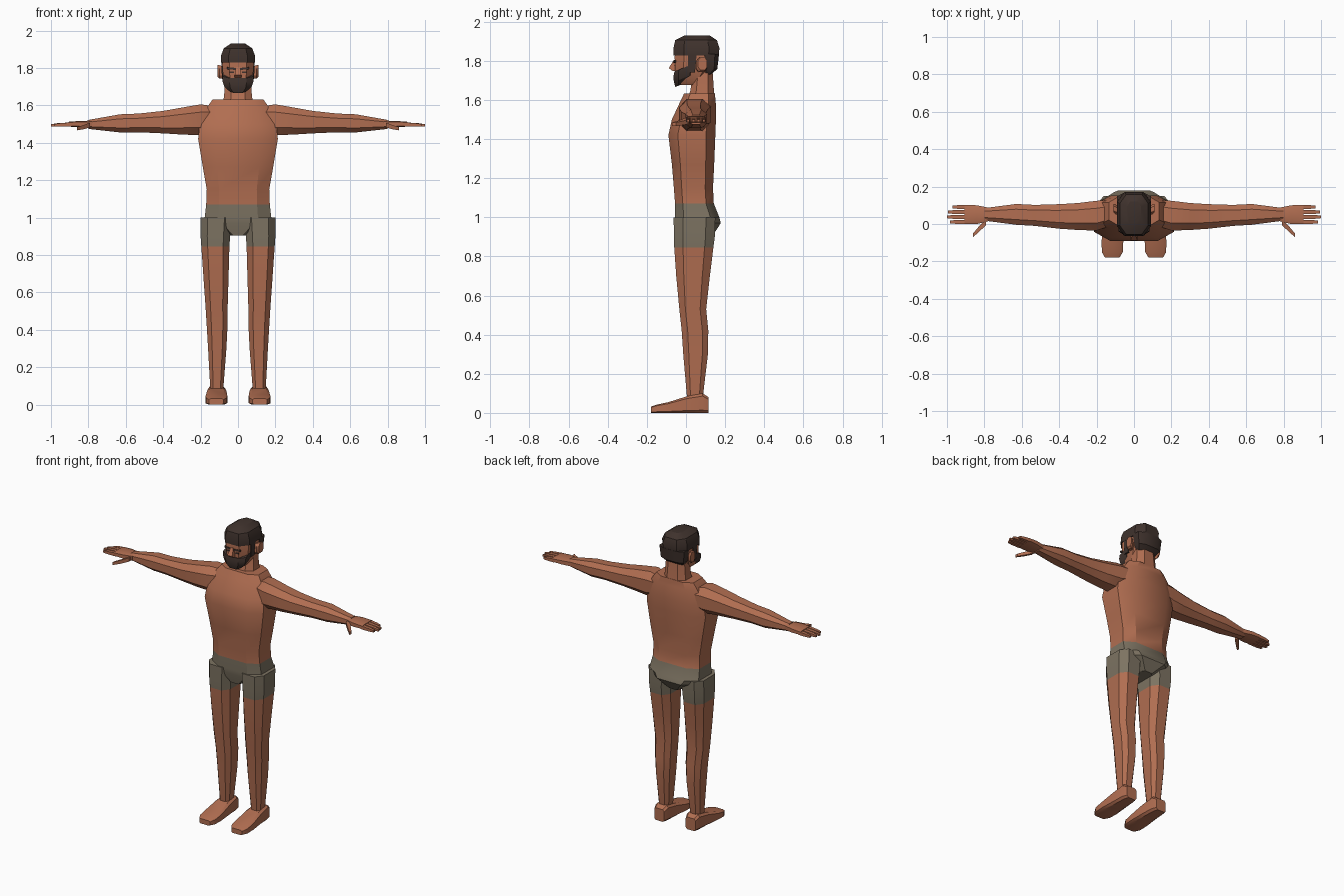
import bpy, bmesh, math


def material(name, rgb):
    m = bpy.data.materials.new(name)
    m.diffuse_color = (*rgb, 1)
    return m


SKIN = material("skin", (0.44, 0.155, 0.082))
CLOTH = material("shorts_cloth", (0.205, 0.172, 0.122))
HAIR = material("dark_hair", (0.050, 0.032, 0.026))


def loft(name, axis, sections, mats, c=0.55, mirror=False, tilt=0.0, rule=None, angle=30):
    """Skin chamfered boxes (t, a0, a1, b0, b1) strung along an axis."""
    if c == 1:
        unit = [(1, 1), (-1, 1), (-1, -1), (1, -1)]
    else:
        unit = [(1, c), (c, 1), (-c, 1), (-1, c), (-1, -c), (-c, -1), (c, -1), (1, -c)]
    bm = bmesh.new()
    rings = []
    for t, a0, a1, b0, b1 in sections:
        ring = []
        for u, v in unit:
            a = (a0 + a1) / 2 + u * (a1 - a0) / 2
            b = (b0 + b1) / 2 + v * (b1 - b0) / 2
            if axis == 'z':
                p = (a, b, t + tilt * (b + 0.06))
            elif axis == 'x':
                p = (t, a, b)
            else:
                p = (a, t, b)
            ring.append(bm.verts.new(p))
        rings.append(ring)
    n = len(unit)
    for r, s in zip(rings, rings[1:]):
        for i in range(n):
            bm.faces.new((r[i], r[(i + 1) % n], s[(i + 1) % n], s[i]))
    bm.faces.new(rings[0])
    bm.faces.new(rings[-1])
    bmesh.ops.recalc_face_normals(bm, faces=bm.faces)
    if rule:
        for f in bm.faces:
            f.material_index = rule(f.calc_center_median())
    me = bpy.data.meshes.new(name)
    bm.to_mesh(me)
    bm.free()
    for m in mats:
        me.materials.append(m)
    ob = bpy.data.objects.new(name, me)
    bpy.context.collection.objects.link(ob)
    bpy.ops.object.select_all(action='DESELECT')
    ob.select_set(True)
    bpy.context.view_layer.objects.active = ob
    bpy.ops.object.shade_smooth_by_angle(angle=math.radians(angle))
    if mirror:
        ob.modifiers.new("mirror", 'MIRROR')
    return ob


def sym(rows):
    """Sections symmetric in x, given as (z, half width, y0, y1)."""
    return [(z, -w, w, y0, y1) for z, w, y0, y1 in rows]


# Torso: skin above the waistband, cloth below
loft("torso", 'z', sym([
    (0.905, 0.045, -0.035, 0.135), (0.97, 0.145, -0.052, 0.178),
    (1.00, 0.178, -0.057, 0.170), (1.07, 0.170, -0.056, 0.142),
    (1.15, 0.167, -0.062, 0.138), (1.27, 0.188, -0.072, 0.144),
    (1.42, 0.213, -0.090, 0.150), (1.50, 0.205, -0.072, 0.153),
    (1.59, 0.165, -0.030, 0.152), (1.632, 0.135, -0.010, 0.147)]),
    [SKIN, CLOTH], c=0.6, rule=lambda p: int(p.z < 1.07))

# Legs: short trouser leg over bare leg
loft("leg", 'z', [
    (1.00, 0.035, 0.200, -0.063, 0.150), (0.90, 0.042, 0.200, -0.062, 0.147),
    (0.845, 0.046, 0.196, -0.060, 0.140), (0.70, 0.050, 0.186, -0.050, 0.122),
    (0.53, 0.055, 0.174, -0.034, 0.103), (0.42, 0.056, 0.167, -0.022, 0.114),
    (0.30, 0.062, 0.160, -0.014, 0.112), (0.08, 0.079, 0.148, 0.005, 0.086)],
    [SKIN, CLOTH], mirror=True, rule=lambda p: int(p.z > 0.845))

# Feet
loft("foot", 'y', [
    (0.115, 0.078, 0.150, 0.0, 0.080), (0.085, 0.068, 0.160, 0.0, 0.100),
    (0.005, 0.062, 0.165, 0.0, 0.085), (-0.090, 0.057, 0.173, 0.0, 0.055),
    (-0.150, 0.060, 0.172, 0.0, 0.042), (-0.180, 0.078, 0.155, 0.0, 0.032)],
    [SKIN], c=0.72, mirror=True)

# Arms
loft("arm", 'x', [
    (0.125, -0.010, 0.130, 1.470, 1.595), (0.20, -0.035, 0.124, 1.440, 1.605),
    (0.30, -0.032, 0.112, 1.444, 1.588), (0.40, -0.025, 0.106, 1.450, 1.570),
    (0.53, -0.010, 0.102, 1.456, 1.556), (0.63, -0.004, 0.107, 1.455, 1.552),
    (0.80, 0.018, 0.085, 1.474, 1.522)], [SKIN], c=0.5, mirror=True)

# Hands: palm, four fingers and a thumb
loft("palm", 'x', [
    (0.78, 0.014, 0.088, 1.480, 1.518), (0.84, 0.000, 0.100, 1.483, 1.517),
    (0.905, 0.000, 0.102, 1.486, 1.512)], [SKIN], c=0.7, mirror=True)
for i, (y, tip) in enumerate([(0.011, 0.985), (0.038, 1.0), (0.064, 0.995), (0.091, 0.97)]):
    loft("finger_%d" % (i + 1), 'x', [
        (0.89, y - 0.011, y + 0.011, 1.487, 1.509),
        (tip - 0.03, y - 0.010, y + 0.010, 1.486, 1.504),
        (tip, y - 0.007, y + 0.007, 1.487, 1.499)], [SKIN], c=1, mirror=True)
loft("thumb", 'x', [
    (0.79, -0.006, 0.028, 1.482, 1.508), (0.825, -0.038, -0.008, 1.472, 1.494),
    (0.862, -0.072, -0.052, 1.466, 1.484)], [SKIN], c=1, mirror=True)

# Neck and head
loft("neck", 'z', sym([(1.60, 0.085, 0.005, 0.150), (1.645, 0.075, 0.022, 0.143),
                       (1.76, 0.066, 0.040, 0.135)]), [SKIN], c=0.5)
loft("head", 'z', sym([
    (1.675, 0.045, -0.050, 0.050), (1.71, 0.068, -0.054, 0.100),
    (1.76, 0.080, -0.056, 0.140), (1.82, 0.085, -0.058, 0.150),
    (1.88, 0.075, -0.050, 0.140)]), [SKIN])
loft("nose", 'z', sym([
    (1.748, 0.019, -0.068, -0.045), (1.762, 0.018, -0.088, -0.045),
    (1.805, 0.009, -0.062, -0.045)]), [SKIN], c=1)
loft("ear", 'x', [
    (0.075, 0.050, 0.085, 1.745, 1.805), (0.100, 0.052, 0.106, 1.742, 1.815),
    (0.110, 0.062, 0.108, 1.752, 1.817)], [SKIN], c=0.5, mirror=True)

# Hair cap, back of the hair and sideburns
loft("hair", 'z', sym([
    (1.828, 0.090, -0.063, 0.167), (1.865, 0.091, -0.064, 0.171),
    (1.905, 0.076, -0.055, 0.158), (1.930, 0.038, -0.005, 0.120)]), [HAIR])
loft("back_hair", 'z', sym([
    (1.730, 0.062, 0.090, 0.128), (1.758, 0.082, 0.088, 0.160),
    (1.835, 0.090, 0.075, 0.169)]), [HAIR])
loft("sideburn", 'z', [
    (1.74, 0.060, 0.086, 0.012, 0.046), (1.84, 0.060, 0.089, 0.010, 0.055)],
    [HAIR], c=1, mirror=True)

# Beard, rising from chin and lip towards the ears
loft("beard", 'z', sym([
    (1.664, 0.044, -0.054, 0.020), (1.692, 0.074, -0.062, 0.044),
    (1.722, 0.083, -0.064, 0.046), (1.745, 0.082, -0.059, 0.044)]), [HAIR], tilt=0.4)

# Brows and eyes as thin plates
loft("brow", 'x', [(0.012, -0.063, -0.054, 1.789, 1.800),
                   (0.058, -0.060, -0.051, 1.793, 1.804)], [HAIR], c=1, mirror=True)
loft("eye", 'x', [(0.022, -0.060, -0.053, 1.773, 1.781),
                  (0.046, -0.060, -0.053, 1.773, 1.781)], [HAIR], c=1, mirror=True)
